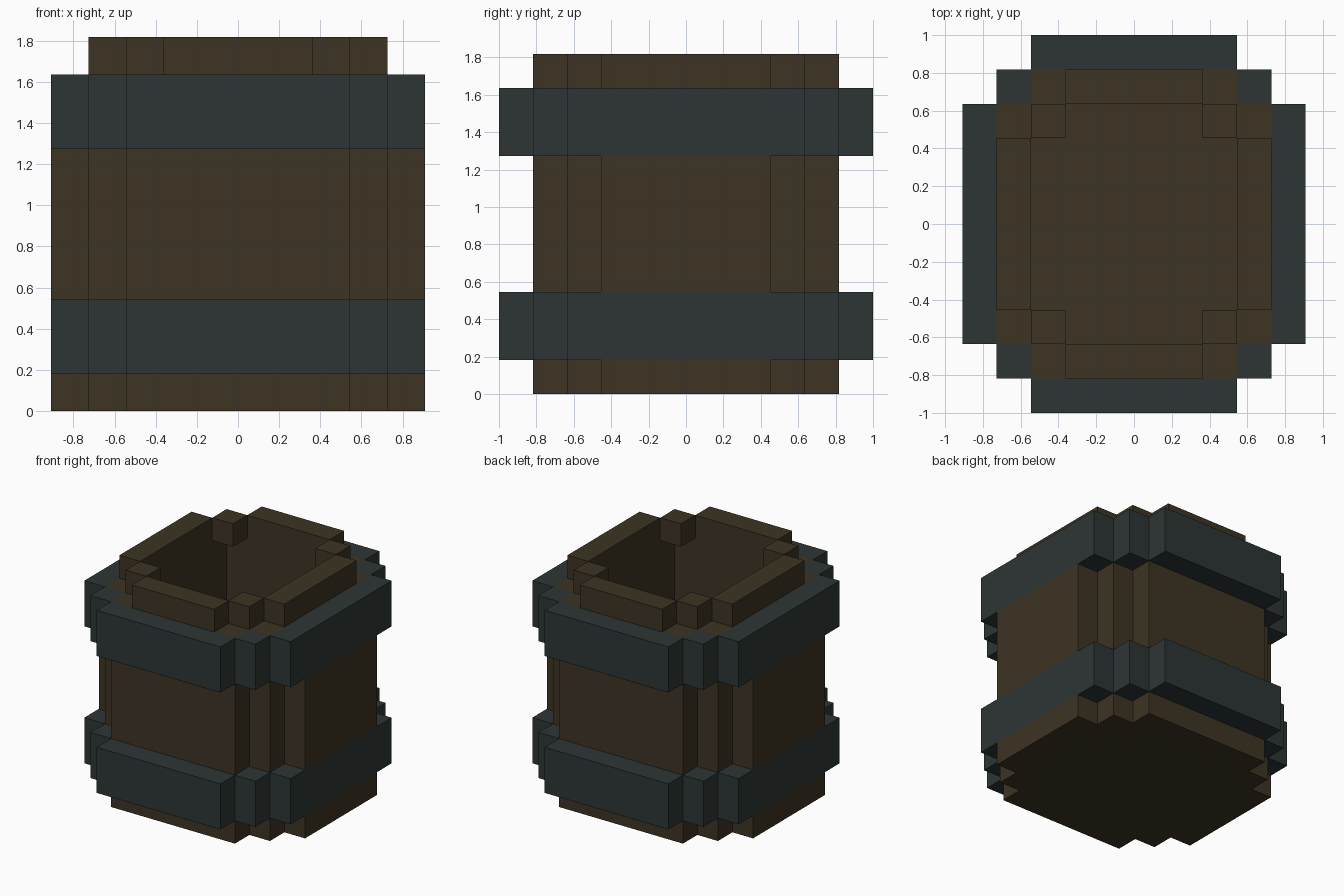
import bpy
import bmesh
from mathutils import Matrix, Vector

U = 2 / 11  # one block of the model's grid

cube = bpy.data.objects.get("Cube")
if cube:
    bpy.data.objects.remove(cube, do_unlink=True)


def material(name, rgb):
    mat = bpy.data.materials.new(name)
    mat.use_nodes = True
    colour = (*rgb, 1.0)
    mat.diffuse_color = colour
    bsdf = next(n for n in mat.node_tree.nodes if n.type == "BSDF_PRINCIPLED")
    bsdf.inputs["Base Color"].default_value = colour
    return mat


wood = material("dark wood", (0.046, 0.034, 0.017))
iron = material("dark iron", (0.026, 0.036, 0.035))


def block(name, mat, xs, ys, zs, mirror=""):
    """Box spanning the given grid ranges, mirrored across the named axes."""
    spans = (xs, ys, zs)
    centre = Vector([(a + b) / 2 * U for a, b in spans])
    size = Vector([(b - a) * U for a, b in spans])
    bm = bmesh.new()
    bmesh.ops.create_cube(bm, size=1, matrix=Matrix.LocRotScale(centre, None, size))
    mesh = bpy.data.meshes.new(name)
    bm.to_mesh(mesh)
    bm.free()
    mesh.materials.append(mat)
    obj = bpy.data.objects.new(name, mesh)
    bpy.context.collection.objects.link(obj)
    if mirror:
        mod = obj.modifiers.new("Mirror", "MIRROR")
        mod.use_axis = ["x" in mirror, "y" in mirror, False]
        mod.use_mirror_merge = False
    return obj


# Hollow body: floor, end walls and side walls
block("floor", wood, (-3, 3), (-3.5, 3.5), (0, 1))
block("end_walls", wood, (-3, 3), (3.5, 4.5), (0, 9), "y")
block("side_walls", wood, (3, 4), (-3.5, 3.5), (0, 9), "x")

# Outer side staves, flush with the hoops
block("lower_side_staves", wood, (4, 5), (-2.5, 2.5), (0, 1), "x")
block("middle_side_staves", wood, (4, 5), (-2.5, 2.5), (3, 7), "x")

# Raised rim with stepped corners
block("rim_ends", wood, (-2, 2), (3.5, 4.5), (9, 10), "y")
block("rim_sides", wood, (3, 4), (-2.5, 2.5), (9, 10), "x")
block("rim_corners", wood, (2, 3), (2.5, 3.5), (9, 10), "xy")

# Two stepped hoops
for label, bottom in (("lower", 1), ("upper", 7)):
    height = (bottom, bottom + 2)
    block(label + "_hoop_ends", iron, (-3, 3), (4.5, 5.5), height, "y")
    block(label + "_hoop_corners", iron, (3, 4), (3.5, 4.5), height, "xy")
    block(label + "_hoop_sides", iron, (4, 5), (-3.5, 3.5), height, "x")
